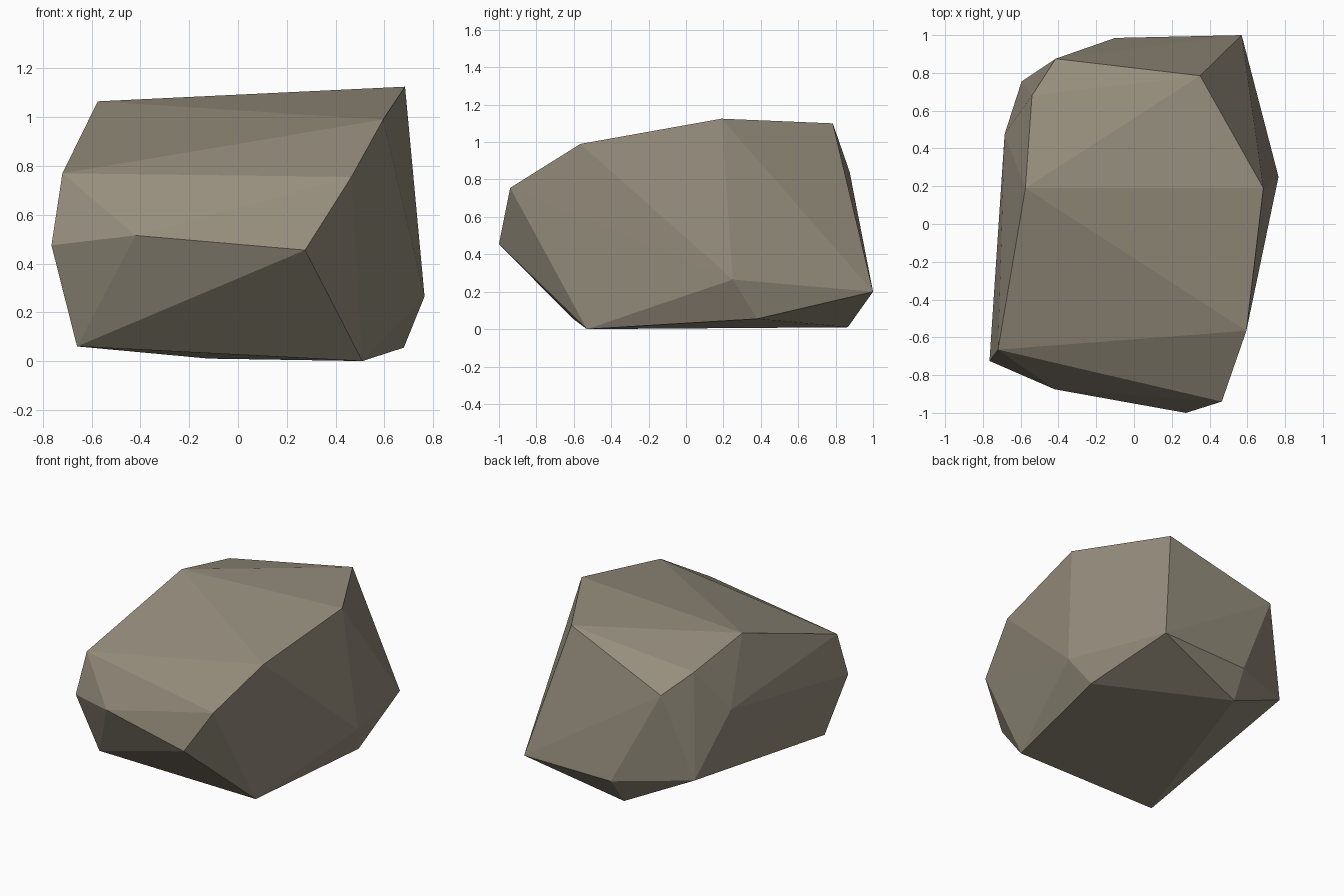
import bpy, bmesh

if "Cube" in bpy.data.objects:
    bpy.data.objects.remove(bpy.data.objects["Cube"])

# Stone colour
stone = bpy.data.materials.new("warm grey stone")
stone.diffuse_color = (0.305, 0.270, 0.205, 1.0)
stone.use_nodes = True
stone.node_tree.nodes["Principled BSDF"].inputs["Base Color"].default_value = stone.diffuse_color

# Corner points of the boulder, grouped by height
base = [(-.66, -.61, .06), (.51, -.53, .0), (.68, .38, .055), (-.12, .865, .01)]
low = [(.57, 1.0, .20), (.765, .25, .265), (-.10, .985, .19), (-.595, .755, .24)]
middle = [(.275, -1.0, .455), (-.42, -.875, .515), (-.765, -.725, .475), (-.685, .475, .66)]
upper = [(.465, -.94, .755), (-.72, -.665, .77), (-.415, .875, .84), (-.54, .68, .965)]
crown = [(.595, -.565, .99), (-.575, .19, 1.065), (.685, .19, 1.125), (.35, .785, 1.10)]

# Boulder: faceted convex shell around the corners
bm = bmesh.new()
for co in base + low + middle + upper + crown:
    bm.verts.new(co)
bmesh.ops.convex_hull(bm, input=bm.verts[:])
bmesh.ops.recalc_face_normals(bm, faces=bm.faces[:])
mesh = bpy.data.meshes.new("boulder")
bm.to_mesh(mesh)
bm.free()
mesh.materials.append(stone)
boulder = bpy.data.objects.new("boulder", mesh)
bpy.context.collection.objects.link(boulder)
